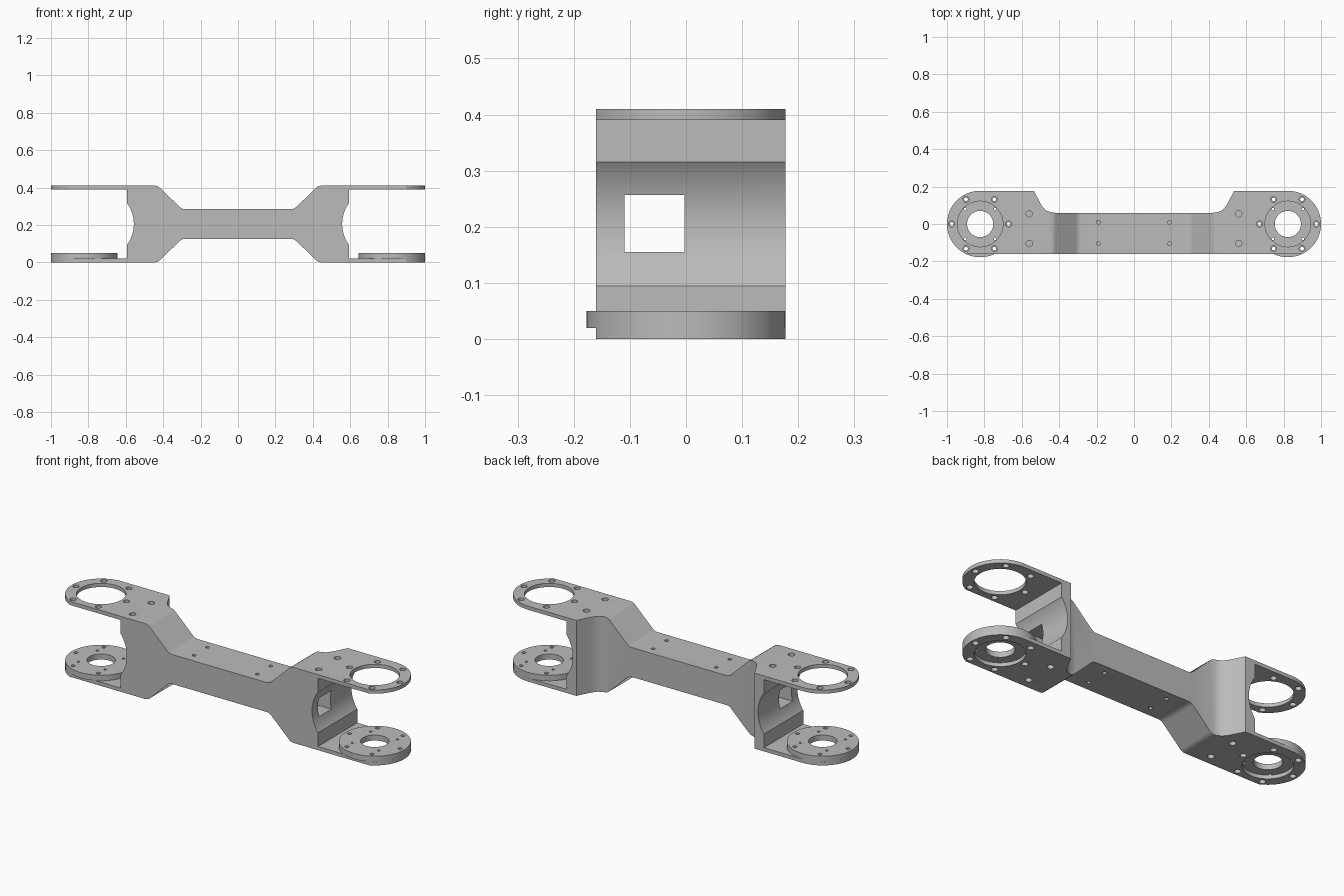
import bpy, bmesh, math
from mathutils import Matrix, Vector

if "Cube" in bpy.data.objects:
    bpy.data.objects.remove(bpy.data.objects["Cube"])

PIVOT, R, FRONT, BACK = 0.8225, 0.1775, -0.16, 0.06
HEIGHT, SHEET = 0.41, 0.02

grey = bpy.data.materials.new("machined_grey")
grey.use_nodes = True
grey.diffuse_color = (0.5, 0.5, 0.5, 1)
grey.node_tree.nodes["Principled BSDF"].inputs["Base Color"].default_value = (0.5, 0.5, 0.5, 1)


def finish(bm, name):
    bmesh.ops.recalc_face_normals(bm, faces=bm.faces)
    mesh = bpy.data.meshes.new(name)
    bm.to_mesh(mesh)
    bm.free()
    mesh.materials.append(grey)
    obj = bpy.data.objects.new(name, mesh)
    bpy.context.collection.objects.link(obj)
    return obj


def prism(name, points, depth):
    """Extrude a closed outline of 3D points along a vector."""
    bm = bmesh.new()
    face = bm.faces.new([bm.verts.new(p) for p in points])
    extra = bmesh.ops.extrude_face_region(bm, geom=[face])["geom"]
    bmesh.ops.translate(bm, vec=depth, verts=[v for v in extra if isinstance(v, bmesh.types.BMVert)])
    return finish(bm, name)


def cylinders(name, items):
    """Upright cylinders, each (x, y, radius, low z, high z)."""
    bm = bmesh.new()
    for x, y, r, low, high in items:
        bmesh.ops.create_cone(bm, cap_ends=True, segments=64 if r > 0.05 else 20,
                              radius1=r, radius2=r, depth=high - low,
                              matrix=Matrix.Translation((x, y, (low + high) / 2)))
    return finish(bm, name)


def boolean(obj, cutter, operation="DIFFERENCE"):
    mod = obj.modifiers.new("cut", "BOOLEAN")
    mod.operation, mod.object, mod.solver = operation, cutter, "EXACT"
    bpy.context.view_layer.objects.active = obj
    bpy.ops.object.modifier_apply(modifier=mod.name)
    bpy.data.objects.remove(cutter)


def smooth(obj):
    bpy.ops.object.select_all(action="DESELECT")
    obj.select_set(True)
    bpy.context.view_layer.objects.active = obj
    bpy.ops.object.shade_smooth_by_angle(angle=math.radians(25))


def both_sides(half):
    """Mirror an open 2D path from the right half to the left."""
    return [(-x, v) for x, v in reversed(half)] + list(half)


# Plan outline shared by the sheets and the core
def plan():
    back = [(0.42, BACK), (0.45, 0.064), (0.475, 0.076), (0.495, 0.1), (0.535, R)]
    end = math.asin(FRONT / R)
    for i in range(41):
        a = math.pi / 2 + (end - math.pi / 2) * i / 40
        back.append((PIVOT + R * math.cos(a), R * math.sin(a)))
    return prism("plan_cutter", [(x, y, -0.1) for x, y in both_sides(back)], (0, 0, 0.7))


# Bent sheet path, rounded a little at each bend; d is the depth below the outer face
def bent(d, tip):
    shift = d * math.tan(math.pi / 8)
    corners = [Vector((0.3 - shift, 0.285 - d)), Vector((0.43 - shift, HEIGHT - d))]
    slope = (corners[1] - corners[0]).normalized()
    flat, r = Vector((1, 0)), 0.015
    path = []
    for c, a, b in ((corners[0], -flat, slope), (corners[1], -slope, flat)):
        p, q = c + a * r, c + b * r
        path += [p, p * 0.25 + c * 0.5 + q * 0.25, q]
    return both_sides([tuple(p) for p in path] + [(tip, HEIGHT - d)])


def flip(path):
    return [(x, HEIGHT - z) for x, z in path]


def side_prism(name, outline):
    return prism(name, [(x, -0.25, z) for x, z in outline], (0, 0.5, 0))


def ring(side, radius, count, offset, r, low, high):
    return [(side * (PIVOT + radius * math.cos(a)), radius * math.sin(a), r, low, high)
            for a in (offset + 2 * math.pi * i / count for i in range(count))]


# Upper and lower bent sheets with bearing openings and screw holes
for name, mirror, low, high in (("upper_sheet", False, 0.2, 0.5), ("lower_sheet", True, -0.1, 0.2)):
    outline = bent(0, 1.1) + bent(SHEET, 1.1)[::-1]
    sheet = side_prism(name, flip(outline) if mirror else outline)
    boolean(sheet, plan(), "INTERSECT")
    holes = []
    for s in (-1, 1):
        holes.append((s * PIVOT, 0, 0.122, low, high))
        holes += ring(s, 0.152, 6, 0, 0.016, low, high)
        for y in (0.055, -0.105):
            holes.append((s * 0.56, y, 0.017, low, high))
        for y in (0.01, -0.105):
            holes.append((s * 0.19, y, 0.01, low, high))
    boolean(sheet, cylinders("hole_cutter", holes))
    smooth(sheet)

# Core block between the sheets, with scooped ends and a square tunnel
core = side_prism("core_block", bent(SHEET, 0.593) + flip(bent(SHEET, 0.593))[::-1])
boolean(core, plan(), "INTERSECT")
for s in (-1, 1):
    scoop = []
    for i in range(96):
        a = 2 * math.pi * i / 96
        scoop.append((s * 0.745 + 0.188 * math.cos(a), 0.205 + 0.188 * math.sin(a)))
    boolean(core, side_prism("scoop_cutter", scoop))
tunnel = [(-0.11, 0.155), (-0.003, 0.155), (-0.003, 0.257), (-0.11, 0.257)]
boolean(core, prism("tunnel_cutter", [(-0.8, y, z) for y, z in tunnel], (1.6, 0, 0)))
smooth(core)

# Bearing flanges on the lower sheet
for s, name in ((-1, "right_flange"), (1, "left_flange")):
    flange = cylinders(name, [(s * PIVOT, 0, R, SHEET, 0.05)])
    holes = [(s * PIVOT, 0, 0.07, 0, 0.1)]
    holes += ring(s, 0.152, 6, 0, 0.01, 0, 0.1)
    holes += ring(s, 0.113, 4, math.pi / 4, 0.007, 0, 0.1)
    boolean(flange, cylinders("hole_cutter", holes))
    smooth(flange)
